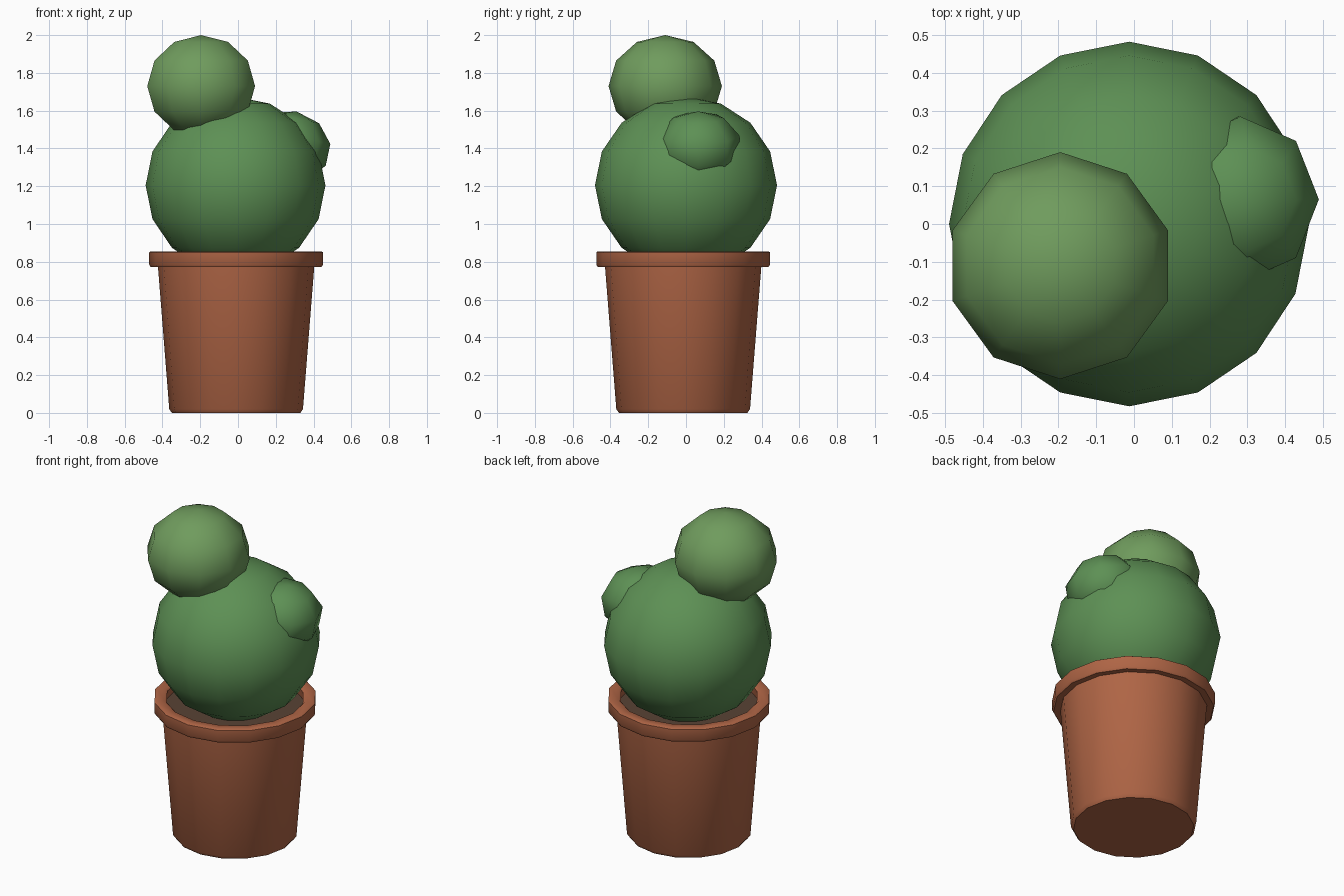
import bpy, bmesh
from math import radians, cos, sin, tau
from mathutils import Matrix, Euler, Vector

if "Cube" in bpy.data.objects:
    bpy.data.objects.remove(bpy.data.objects["Cube"])

SIDES = 16
AXIS = (-0.01, -0.015)


def material(name, rgb):
    m = bpy.data.materials.new(name)
    m.diffuse_color = (*rgb, 1)
    m.use_nodes = True
    m.node_tree.nodes["Principled BSDF"].inputs["Base Color"].default_value = m.diffuse_color
    return m


def finish(name, bm, mat, sharp=None):
    me = bpy.data.meshes.new(name)
    bmesh.ops.recalc_face_normals(bm, faces=bm.faces)
    bm.to_mesh(me)
    bm.free()
    me.shade_smooth()
    if sharp:
        me.set_sharp_from_angle(angle=radians(sharp))
    me.materials.append(mat)
    ob = bpy.data.objects.new(name, me)
    bpy.context.collection.objects.link(ob)
    return ob


def lathe(name, profile, mat, closed=False, caps=False):
    """Turn (radius, z) points around the pot axis."""
    bm = bmesh.new()
    rings = [[bm.verts.new((AXIS[0] + r * cos(tau * i / SIDES),
                            AXIS[1] + r * sin(tau * i / SIDES), z))
              for i in range(SIDES)] for r, z in profile]
    pairs = list(zip(rings, rings[1:]))
    if closed:
        pairs.append((rings[-1], rings[0]))
    for a, b in pairs:
        for i in range(SIDES):
            j = (i + 1) % SIDES
            bm.faces.new((a[i], a[j], b[j], b[i]))
    if caps:
        bm.faces.new(rings[0])
        bm.faces.new(rings[-1])
    return finish(name, bm, mat, 50)


def ball(name, centre, radii, segments, rings, mat, tilt=(0, 0, 0)):
    bm = bmesh.new()
    rot = Euler([radians(a) for a in tilt]).to_matrix().to_4x4()
    mtx = Matrix.Translation(Vector(centre)) @ rot @ Matrix.Diagonal((*radii, 1))
    bmesh.ops.create_uvsphere(bm, u_segments=segments, v_segments=rings,
                              radius=1, matrix=mtx)
    return finish(name, bm, mat)


terracotta = material("terracotta", (0.43, 0.13, 0.06))
earth = material("earth", (0.10, 0.055, 0.035))
green = material("green", (0.11, 0.28, 0.09))
light_green = material("light_green", (0.16, 0.33, 0.11))

# Pot: tapered body, collar and soil
lathe("pot_body", [(0.34, 0), (0.354, 0.02), (0.415, 0.79)], terracotta, caps=True)
lathe("pot_rim", [(0.40, 0.775), (0.452, 0.772), (0.46, 0.785), (0.46, 0.85),
                  (0.452, 0.855), (0.40, 0.855), (0.39, 0.845)], terracotta, closed=True)
lathe("soil", [(0.395, 0.77), (0.395, 0.795)], earth, caps=True)

# Cactus: main ball, top ball and side bud
ball("cactus_body", (-0.013, 0, 1.205), (0.476, 0.482, 0.468), 16, 8, green)
ball("cactus_top", (-0.195, -0.11, 1.73), (0.3, 0.3, 0.27), 10, 6, light_green)
ball("cactus_bud", (0.27, 0.065, 1.41), (0.222, 0.23, 0.19), 8, 5, green, (0, 12, 0))
